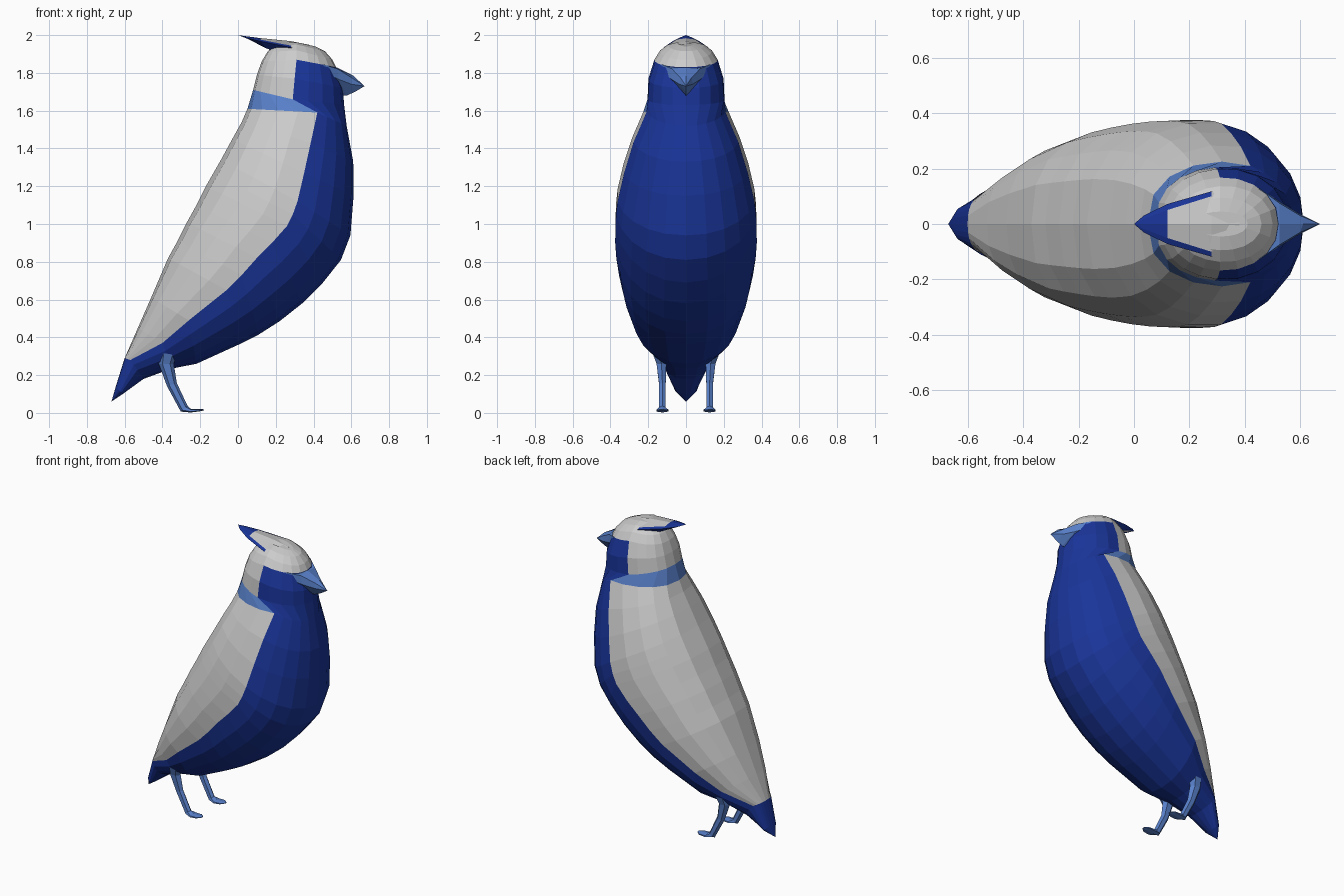
import bpy, bmesh, math
from mathutils import Vector


def material(name, rgb):
    m = bpy.data.materials.new(name)
    m.diffuse_color = (*rgb, 1)
    return m


GREY, BLUE, PALE = 0, 1, 2
MATS = [material("grey", (0.8, 0.8, 0.8)),
        material("deep_blue", (0.01, 0.035, 0.32)),
        material("pale_blue", (0.1, 0.22, 0.6))]


def loft(name, rings, colour):
    """Skin closed rings of points; colour(ring, column) picks the material."""
    bm = bmesh.new()
    vs = [[bm.verts.new(p) for p in r] for r in rings]
    n = len(rings[0])
    for i in range(len(rings) - 1):
        for j in range(n):
            k = (j + 1) % n
            f = bm.faces.new((vs[i][j], vs[i][k], vs[i + 1][k], vs[i + 1][j]))
            f.material_index = colour(i, j)
    bm.faces.new(vs[0]).material_index = colour(0, 0)
    bm.faces.new(vs[-1]).material_index = colour(len(rings) - 2, 0)
    bmesh.ops.remove_doubles(bm, verts=bm.verts, dist=0.0005)
    bmesh.ops.recalc_face_normals(bm, faces=bm.faces)
    me = bpy.data.meshes.new(name)
    bm.to_mesh(me)
    bm.free()
    for m in MATS:
        me.materials.append(m)
    ob = bpy.data.objects.new(name, me)
    bpy.context.collection.objects.link(ob)
    return ob


# Body and head: back point, colour-border point, front point (x, z), half width
SECTIONS = [
    ((-0.67, 0.06), (-0.67, 0.06), (-0.67, 0.06), 0.0),
    ((-0.647, 0.14), (-0.63, 0.12), (-0.61, 0.10), 0.058),
    ((-0.60, 0.29), (-0.57, 0.28), (-0.50, 0.18), 0.112),
    ((-0.53, 0.45), (-0.40, 0.37), (-0.35, 0.235), 0.195),
    ((-0.46, 0.61), (-0.26, 0.49), (-0.22, 0.26), 0.275),
    ((-0.37, 0.82), (-0.06, 0.65), (0.00, 0.36), 0.338),
    ((-0.32, 0.91), (0.02, 0.73), (0.11, 0.415), 0.356),
    ((-0.27, 1.01), (0.10, 0.82), (0.22, 0.485), 0.37),
    ((-0.22, 1.10), (0.18, 0.90), (0.34, 0.58), 0.377),
    ((-0.17, 1.20), (0.26, 0.99), (0.45, 0.69), 0.378),
    ((-0.13, 1.27), (0.29, 1.05), (0.545, 0.81), 0.375),
    ((-0.09, 1.34), (0.315, 1.12), (0.595, 0.94), 0.367),
    ((-0.03, 1.45), (0.35, 1.27), (0.612, 1.15), 0.333),
    ((0.02, 1.54), (0.385, 1.43), (0.61, 1.33), 0.285),
    ((0.05, 1.61), (0.42, 1.59), (0.575, 1.52), 0.225),
    ((0.08, 1.71), (0.29, 1.66), (0.562, 1.63), 0.205),
    ((0.10, 1.79), (0.30, 1.77), (0.555, 1.72), 0.2),
    ((0.125, 1.86), (0.31, 1.87), (0.52, 1.83), 0.168),
    ((0.155, 1.91), (0.31, 1.92), (0.50, 1.87), 0.137),
    ((0.18, 1.94), (0.31, 1.95), (0.46, 1.915), 0.095),
    ((0.22, 1.96), (0.31, 1.962), (0.41, 1.94), 0.045),
]
N = 5  # columns on each side of the colour border


def section(back, border, front, w):
    b, m, f = (Vector((p[0], 0, p[1])) for p in (back, border, front))
    a, c = (m - b).length, (f - m).length
    t = a / (a + c) if a + c else 0.5
    edge = math.acos(1 - 2 * t)
    angles = [edge * i / N for i in range(N)]
    angles += [edge + (math.pi - edge) * i / N for i in range(N + 1)]
    side = []
    for g in angles:
        s = (1 - math.cos(g)) / 2
        p = b.lerp(m, s / t) if s <= t else m.lerp(f, (s - t) / (1 - t))
        # the back is broader and flatter than the belly
        power = 0.78 if g < math.pi / 2 else 0.95
        side.append(Vector((p.x, -w * max(0, math.sin(g)) ** power, p.z)))
    side[-1].y = 0
    return side + [Vector((p.x, -p.y, p.z)) for p in side[-2:0:-1]]


def plumage(i, j):
    on_back = j < N or j >= 3 * N
    if i <= 1:
        return BLUE
    if i >= 17:
        return GREY
    if not on_back:
        return BLUE
    return PALE if i == 14 else GREY


loft("body", [section(*s) for s in SECTIONS], plumage)


# Crest: swept-back arched wedge; x, half width, top, edge and bottom heights,
# and how far out the grey cap reaches
def crest_ring(x, w, top, edge, low, cap):
    z = top + (edge - top) * cap ** 2
    return [(x, 0, top), (x, w * cap, z), (x, w, edge),
            (x + 0.03, w * 0.5, low), (x + 0.03, -w * 0.5, low),
            (x, -w, edge), (x, -w * cap, z)]


loft("crest", [[(0, 0, 2.0)] * 7,
               crest_ring(0.035, 0.03, 1.995, 1.988, 1.975, 0.6),
               crest_ring(0.12, 0.072, 1.984, 1.967, 1.93, 0.7),
               crest_ring(0.28, 0.118, 1.968, 1.935, 1.87, 0.85),
               crest_ring(0.38, 0.05, 1.948, 1.93, 1.90, 0.7)],
     lambda i, j: GREY if j == 3 or (i == 2 and j in (0, 6)) or i == 3 else BLUE)


# Beak: brow corners running to a drooping point
def beak_ring(top, brow, cheek, chin):
    mirror = [(p[0], -p[1], p[2]) for p in (cheek, brow)]
    return [(top[0], 0, top[1]), brow, cheek, (chin[0], 0, chin[1])] + mirror


loft("beak", [
    beak_ring((0.47, 1.835), (0.45, 0.13, 1.845), (0.465, 0.12, 1.80), (0.53, 1.68)),
    beak_ring((0.525, 1.828), (0.525, 0.075, 1.822), (0.535, 0.075, 1.765), (0.575, 1.68)),
    beak_ring((0.61, 1.785), (0.60, 0.03, 1.775), (0.60, 0.035, 1.74), (0.62, 1.70)),
    [(0.67, 0, 1.73)] * 6], lambda i, j: PALE)

# Legs: x, z, y, radius along x, radius along y, radius along z
LEG = [(-0.365, 0.335, 0.15, 0.05, 0.037, 0.01), (-0.38, 0.26, 0.13, 0.04, 0.03, 0.0),
       (-0.35, 0.15, 0.125, 0.026, 0.02, -0.008), (-0.285, 0.022, 0.125, 0.018, 0.02, -0.015),
       (-0.25, 0.012, 0.125, 0.0, 0.036, -0.01), (-0.205, 0.014, 0.125, 0.0, 0.034, -0.006),
       (-0.18, 0.016, 0.125, 0.0, 0.01, -0.003)]
for side, label in ((-1, "right_leg"), (1, "left_leg")):
    rings = []
    for x, z, y, rx, ry, rz in LEG:
        ring = []
        for k in range(6):
            a = k * math.pi / 3
            ring.append((x + rx * math.cos(a), side * (y + ry * math.sin(a)),
                         max(0, z - rz * math.cos(a))))
        rings.append(ring)
    loft(label, rings, lambda i, j: PALE)
